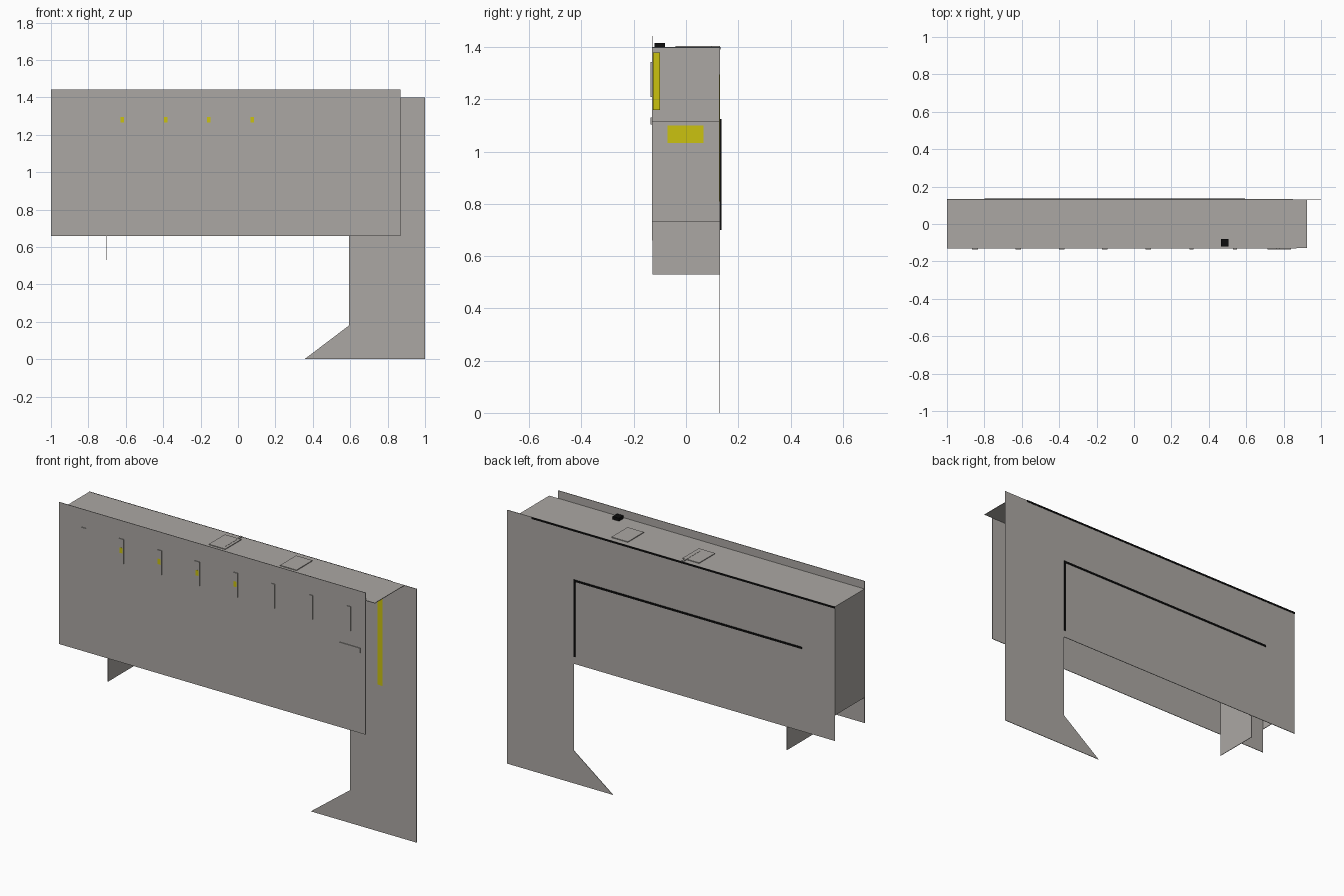
import bpy, bmesh

if "Cube" in bpy.data.objects:
    bpy.data.objects.remove(bpy.data.objects["Cube"])

def mat(name, rgb):
    m = bpy.data.materials.new(name)
    m.diffuse_color = (*rgb, 1)
    m.use_nodes = True
    m.node_tree.nodes["Principled BSDF"].inputs["Base Color"].default_value = m.diffuse_color
    return m

GREY = mat("warm_grey", (0.41, 0.39, 0.37))
YELLOW = mat("yellow", (0.60, 0.54, 0.005))
BLACK = mat("black", (0.004, 0.004, 0.004))

def finish(bm, name, m):
    bmesh.ops.recalc_face_normals(bm, faces=bm.faces)
    me = bpy.data.meshes.new(name)
    bm.to_mesh(me)
    bm.free()
    me.materials.append(m)
    ob = bpy.data.objects.new(name, me)
    bpy.context.collection.objects.link(ob)
    return ob

def box(name, x, y, z, m=GREY):
    """Box from (min, max) ranges."""
    bm = bmesh.new()
    bmesh.ops.create_cube(bm, size=1)
    for v in bm.verts:
        for i, r in enumerate((x, y, z)):
            v.co[i] = r[0] if v.co[i] < 0 else r[1]
    return finish(bm, name, m)

def plate(name, pts, y0, y1, m=GREY):
    """Extrude an x-z outline along y."""
    bm = bmesh.new()
    f = bm.faces.new([bm.verts.new((px, y0, pz)) for px, pz in pts])
    r = bmesh.ops.extrude_face_region(bm, geom=[f])
    for v in r["geom"]:
        if isinstance(v, bmesh.types.BMVert):
            v.co.y = y1
    return finish(bm, name, m)

Y = 0.131
T = 0.003
INNER = (-Y + T, Y - T)

# Front and back skins; the back one carries the leg and its toe
box("front_panel", (-1, 0.87), (-Y, -Y + T), (0.66, 1.443))
plate("back_panel", [(-1, 1.4), (1, 1.4), (1, 0), (0.355, 0), (0.593, 0.18),
                     (0.593, 0.66), (-1, 0.66)], Y - T, Y)

# Roof, end wall and the lining of the opening
box("roof_panel", (-1, 0.925), (-Y + T, Y), (1.397, 1.4))
box("end_wall", (-1, -1 + T), INNER, (0.80, 1.397))
box("opening_ceiling", (-0.707, 0.58), INNER, (1.115, 1.118))
box("opening_left_wall", (-0.707, -0.704), INNER, (0.53, 1.118))
box("opening_right_wall", (0.577, 0.58), INNER, (0.73, 1.118))

# Roof hatches, seam and small black block
for i, cx in enumerate((-0.10, 0.335)):
    box(f"roof_hatch_{i}", (cx - 0.05, cx + 0.05), (-0.04, 0.10), (1.4, 1.404))
box("roof_seam", (-0.075, -0.065), (-0.02, Y), (1.4, 1.405))
box("roof_block", (0.465, 0.505), (-0.12, -0.08), (1.4, 1.416), BLACK)

# Row of upright slots along the front, with lit centres on four of them
for i in range(8):
    cx = -0.85 + i * 0.2315
    w = 0.015 if i < 5 else 0.011
    box(f"front_slot_{i}", (cx - w, cx + w), (-0.135, -Y), (1.21, 1.343))
    if 1 <= i <= 4:
        box(f"slot_light_{i}", (cx - 0.009, cx + 0.009), (-0.1355, -0.135),
            (1.265, 1.295), YELLOW)
box("front_handle", (0.715, 0.84), (-0.135, -Y), (1.103, 1.13))

# Yellow markers inside the shell
box("inner_light_strip", (0.54, 0.543), (-0.126, -0.10), (1.16, 1.38), YELLOW)
box("wall_marker", (0.58, 0.583), (-0.07, 0.067), (1.033, 1.10), YELLOW)
box("back_light_column", (0.765, 0.793), (Y - T - 0.002, Y - T), (0.81, 1.29), YELLOW)
box("back_light_row", (-0.70, 0.70), (Y - T - 0.002, Y - T), (1.265, 1.295), YELLOW)

# Black trims on the back
box("top_trim", (-1, 0.85), (Y, 0.133), (1.391, 1.401), BLACK)
box("opening_top_trim", (-0.80, 0.593), (Y, 0.135), (1.115, 1.125), BLACK)
box("opening_side_trim", (0.583, 0.593), (Y, 0.135), (0.70, 1.12), BLACK)
